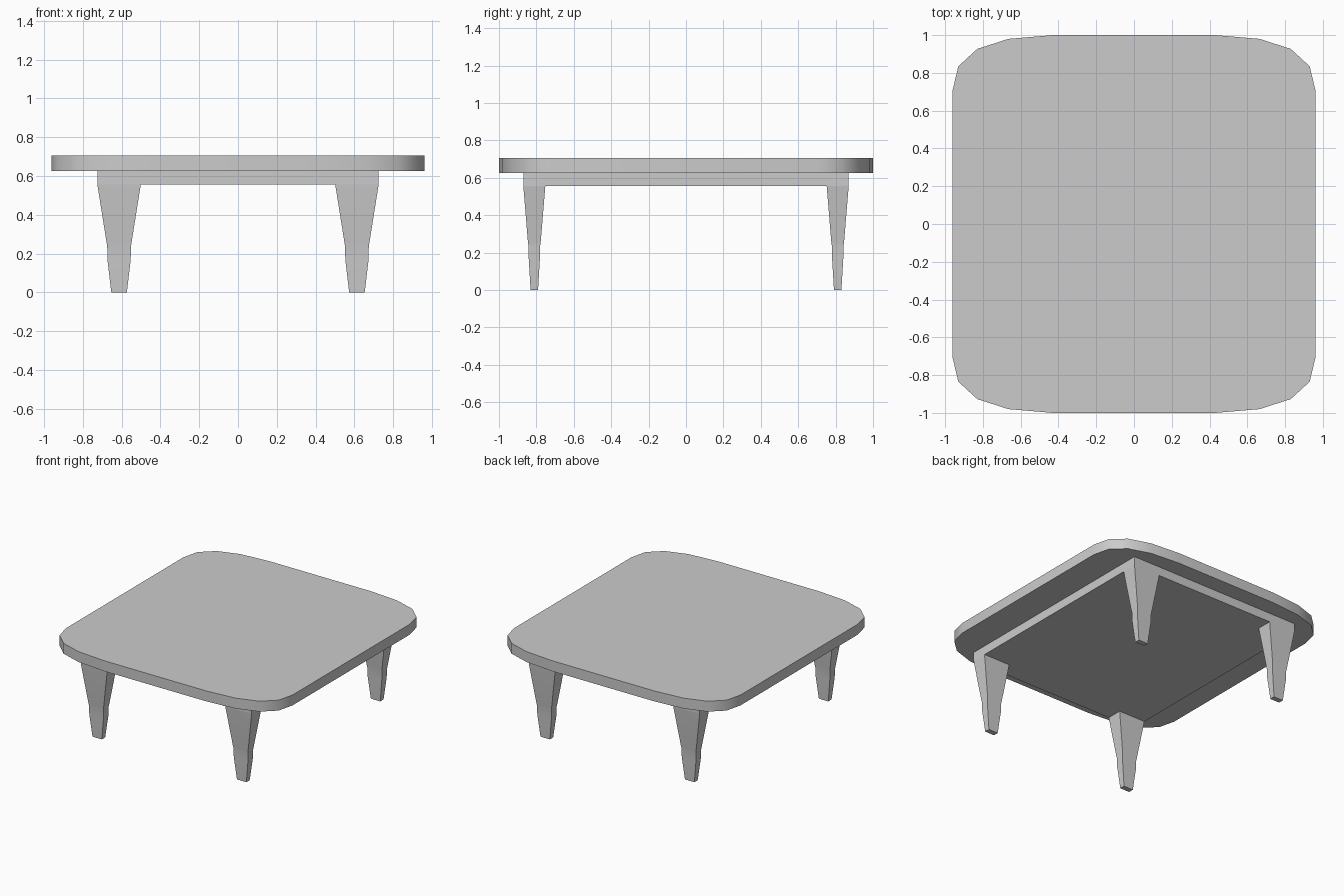
import bpy
import bmesh
import math

if "Cube" in bpy.data.objects:
    bpy.data.objects.remove(bpy.data.objects["Cube"])


def loft(name, rings, angle):
    """Skin a stack of equal-sized closed rings and cap both ends."""
    bm = bmesh.new()
    loops = [[bm.verts.new(p) for p in ring] for ring in rings]
    n = len(loops[0])
    for a, b in zip(loops, loops[1:]):
        for i in range(n):
            j = (i + 1) % n
            bm.faces.new((a[i], a[j], b[j], b[i]))
    bm.faces.new(loops[0][::-1])
    bm.faces.new(loops[-1])
    bmesh.ops.recalc_face_normals(bm, faces=bm.faces)
    mesh = bpy.data.meshes.new(name)
    bm.to_mesh(mesh)
    bm.free()
    obj = bpy.data.objects.new(name, mesh)
    bpy.context.collection.objects.link(obj)
    bpy.ops.object.select_all(action='DESELECT')
    obj.select_set(True)
    bpy.context.view_layer.objects.active = obj
    bpy.ops.object.shade_smooth_by_angle(angle=math.radians(angle))
    return obj


def rect(cx, cy, hx, hy, z):
    return [(cx + sx * hx, cy + sy * hy, z)
            for sx, sy in ((-1, -1), (1, -1), (1, 1), (-1, 1))]


# Table top: one rounded corner mirrored into all four quadrants
corner = [(0.96, 0.71), (0.93, 0.835), (0.83, 0.927), (0.665, 0.98), (0.43, 1.0)]
outline = (corner
           + [(-x, y) for x, y in reversed(corner)]
           + [(-x, -y) for x, y in corner]
           + [(x, -y) for x, y in reversed(corner)])
loft("table_top", [[(x, y, z) for x, y in outline] for z in (0.625, 0.705)], 40)

# Apron block under the top, flush with the legs
loft("apron", [rect(0, 0, 0.725, 0.87, z) for z in (0.557, 0.625)], 30)

# Tapered legs with a slight step: (height, half width, half depth)
leg_profile = [(0.0, 0.04, 0.02), (0.17, 0.06, 0.03), (0.235, 0.061, 0.031),
               (0.255, 0.064, 0.034), (0.557, 0.112, 0.059)]
for side, sx in (("left", -1), ("right", 1)):
    for end, sy in (("front", -1), ("back", 1)):
        loft(f"{end}_{side}_leg",
             [rect(sx * 0.613, sy * 0.811, hx, hy, z) for z, hx, hy in leg_profile], 30)
